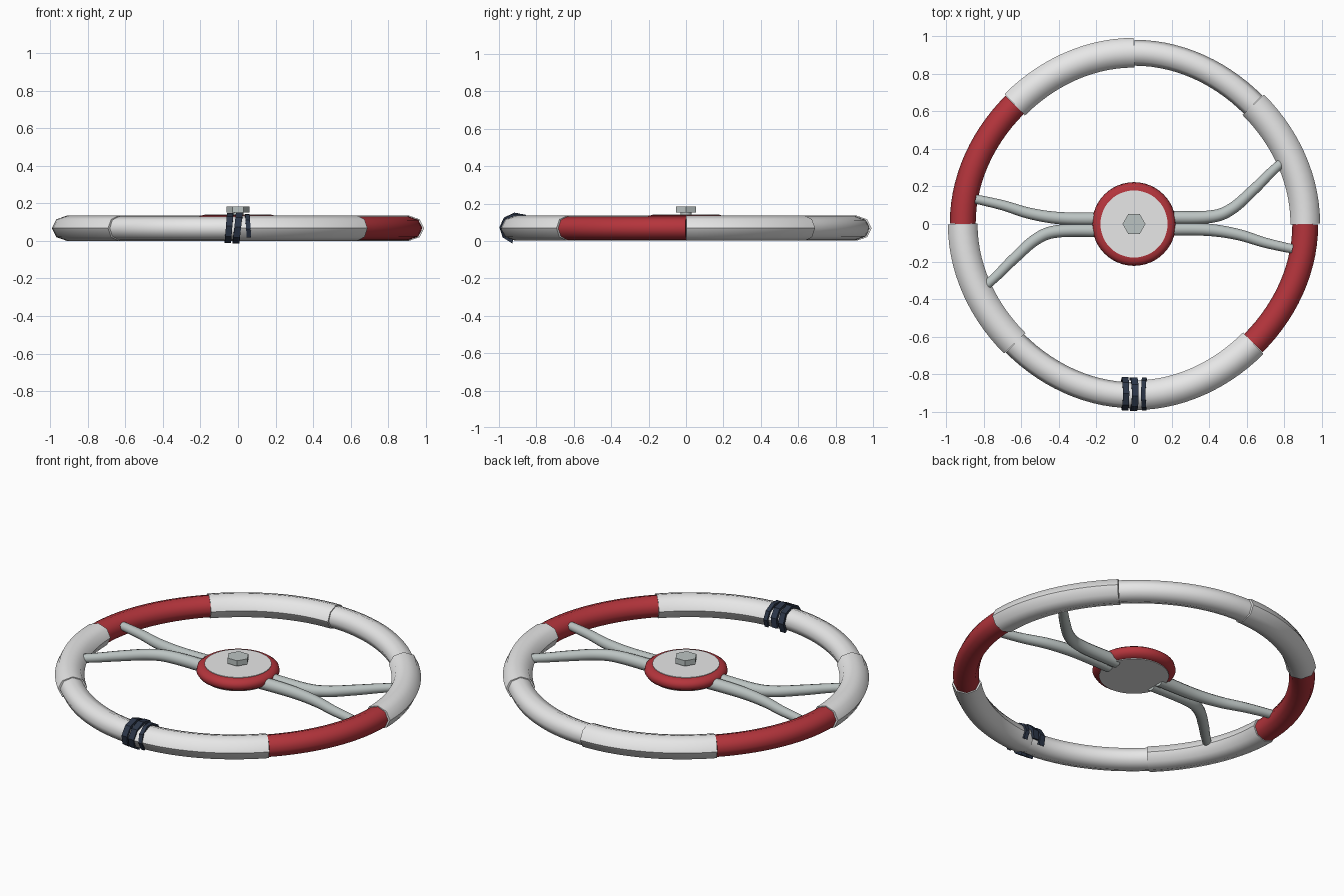
import bpy, bmesh, math
from mathutils import Vector

cube = bpy.data.objects.get("Cube")
if cube:
    bpy.data.objects.remove(cube)


def material(name, rgb):
    m = bpy.data.materials.new(name)
    m.use_nodes = True
    m.diffuse_color = (*rgb, 1)
    m.node_tree.nodes["Principled BSDF"].inputs["Base Color"].default_value = (*rgb, 1)
    return m


white = material("white", (0.8, 0.8, 0.8))
red = material("red", (0.46, 0.035, 0.045))
metal = material("grey metal", (0.5, 0.55, 0.54))
navy = material("navy", (0.025, 0.037, 0.065))


def finish(name, bm, mat, smooth=True):
    bmesh.ops.recalc_face_normals(bm, faces=bm.faces)
    mesh = bpy.data.meshes.new(name)
    bm.to_mesh(mesh)
    bm.free()
    mesh.materials.append(mat)
    ob = bpy.data.objects.new(name, mesh)
    bpy.context.collection.objects.link(ob)
    if smooth:
        bpy.ops.object.select_all(action='DESELECT')
        ob.select_set(True)
        bpy.context.view_layer.objects.active = ob
        bpy.ops.object.shade_smooth_by_angle(angle=math.radians(50))
    return ob


def skin(bm, rings, closed=False):
    """Bridge equal rings of points with quads and cap the ends."""
    rows = [[bm.verts.new(p) for p in r] for r in rings]
    n = len(rows[0])
    pairs = list(zip(rows, rows[1:])) + ([(rows[-1], rows[0])] if closed else [])
    for a, b in pairs:
        for i in range(n):
            j = (i + 1) % n
            bm.faces.new((a[i], a[j], b[j], b[i]))
    if not closed:
        bm.faces.new(rows[0][::-1])
        bm.faces.new(rows[-1])


def tube(name, path, widths, heights, sides, mat):
    """Sweep an ellipse along a path lying in a level plane."""
    rings = []
    for i, p in enumerate(path):
        t = (path[min(i + 1, len(path) - 1)] - path[max(i - 1, 0)]).normalized()
        side = t.cross(Vector((0, 0, 1)))
        angles = [2 * math.pi * k / sides for k in range(sides)]
        rings.append([p + side * widths[i] * math.cos(a)
                      + Vector((0, 0, heights[i] * math.sin(a))) for a in angles])
    bm = bmesh.new()
    skin(bm, rings)
    return finish(name, bm, mat)


def lathe(name, profile, sides, mat):
    rings = [[(r * math.cos(2 * math.pi * k / sides), r * math.sin(2 * math.pi * k / sides), z)
              for k in range(sides)] for r, z in profile]
    bm = bmesh.new()
    skin(bm, rings)
    return finish(name, bm, mat)


# Rim: eight grip sections, alternating thick sleeves and thin core
RIM_Z = 0.068


def rim_point(a):
    r = 0.906 + 0.007 * math.cos(4 * a)
    return Vector((r * math.cos(a), r * math.sin(a), RIM_Z))


STEPS = 14
for k in range(8):
    thick = k % 2 == 0
    path = [rim_point(math.pi / 4 * (k + s / STEPS)) for s in range(STEPS + 1)]
    w, h = (0.079, 0.067) if thick else (0.069, 0.062)
    is_red = k in (3, 7)
    tube(f"rim_{'red' if is_red else 'white'}_section_{k + 1}", path,
         [w] * len(path), [h] * len(path), 8, red if is_red else white)


# Spokes: a forked pair on each side, the second pair turned half round
def smooth_path(pts, n=8):
    out = []
    for i in range(len(pts) - 1):
        p0, p1, p2, p3 = (Vector(pts[max(0, min(len(pts) - 1, i + d))]) for d in (-1, 0, 1, 2))
        for s in range(n):
            t = s / n
            out.append(0.5 * (2 * p1 + (p2 - p0) * t + (2 * p0 - 5 * p1 + 4 * p2 - p3) * t * t
                              + (3 * p1 - p0 - 3 * p2 + p3) * t ** 3))
    return out + [Vector(pts[-1])]


branches = {
    "long": [(0.15, 0.035), (0.4, 0.038), (0.52, 0.08), (0.64, 0.185), (0.72, 0.265), (0.785, 0.325)],
    "short": [(0.15, -0.028), (0.38, -0.03), (0.55, -0.055), (0.7, -0.1), (0.845, -0.133)],
}
for label, pts in branches.items():
    for side, sign in (("left", 1), ("right", -1)):
        path = smooth_path([(sign * x, sign * y, 0.085) for x, y in pts])
        n = len(path) - 1
        radii = [0.036 - 0.012 * i / n for i in range(n + 1)]
        tube(f"{side}_{label}_spoke", path, radii, radii, 12, metal)

# Hub: red rounded ring, pale discs above and below, hexagonal nut
lathe("hub_ring", [(0.187, 0.068), (0.21, 0.08), (0.223, 0.1), (0.218, 0.122),
                   (0.2, 0.135), (0.178, 0.139)], 48, red)
lathe("hub_top_disc", [(0.179, 0.134), (0.179, 0.142)], 48, white)
lathe("hub_bottom_disc", [(0.187, 0.064), (0.187, 0.07)], 48, white)
lathe("nut_stem", [(0.03, 0.138), (0.03, 0.16)], 16, metal)
lathe("hex_nut", [(0.061, 0.153), (0.061, 0.185)], 6, metal)


# Straps: angular bands wrapped over the rim, open underneath
def strap(name, x, width, lean, start, end, lift):
    rings = []
    for i in range(8):
        a = math.radians(start + (end - start) * i / 7)
        c, s = math.cos(a), math.sin(a)
        cx = x + lean * s
        ring = []
        for grow, dx in ((0, -1), (0, 1), (lift, 1), (lift, -1)):
            ring.append((cx + dx * width / 2, -0.905 - (0.075 + grow) * c,
                         RIM_Z + (0.066 + grow) * s))
        rings.append(ring)
    bm = bmesh.new()
    skin(bm, rings)
    finish(name, bm, navy, smooth=False)


strap("strap_1", -0.048, 0.034, 0.006, -75, 215, 0.016)
strap("strap_2", -0.002, 0.036, 0.009, -75, 200, 0.018)
strap("strap_3", 0.055, 0.024, -0.005, -40, 215, 0.013)
